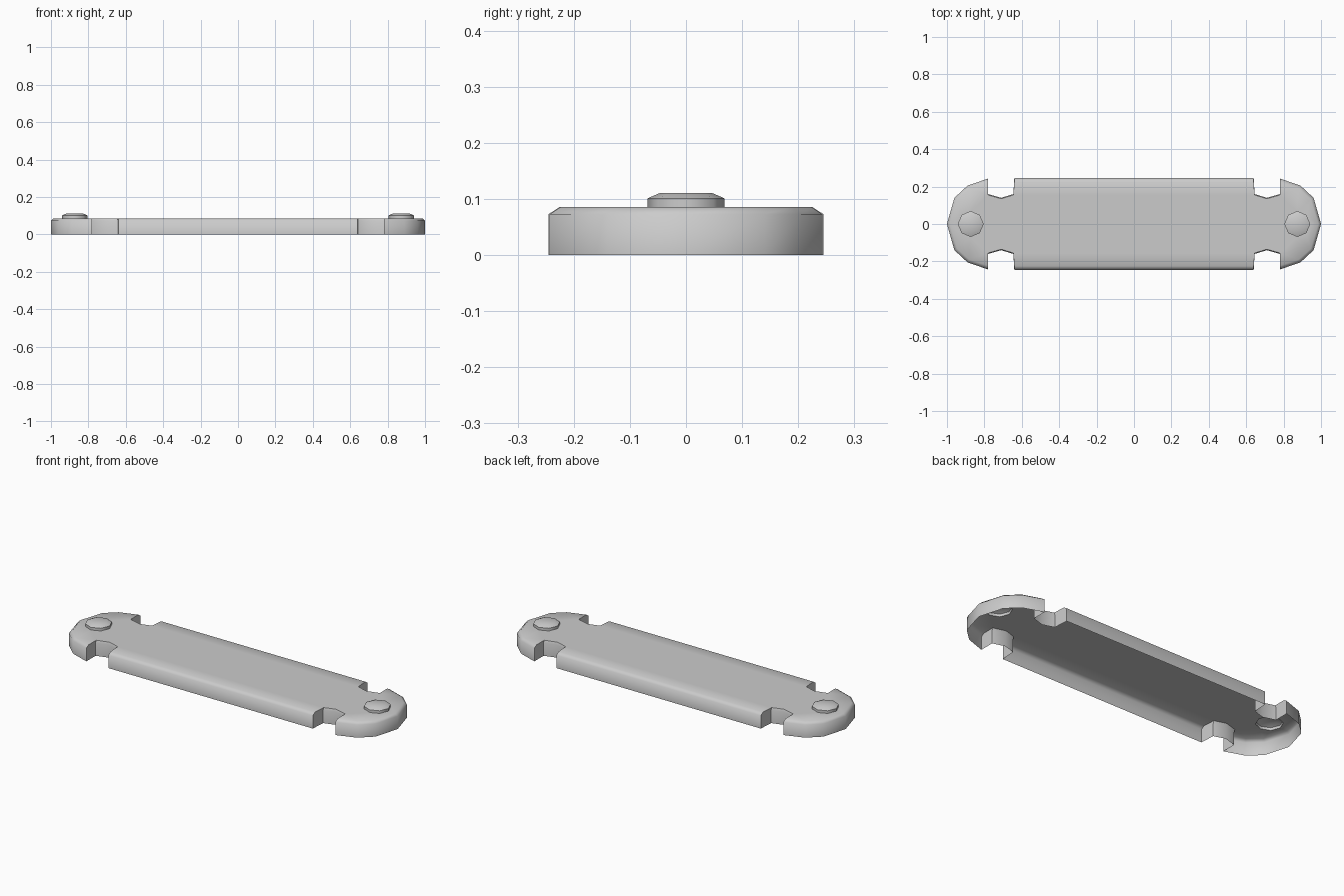
import bpy, bmesh
from math import cos, sin, pi, radians

if "Cube" in bpy.data.objects:
    bpy.data.objects.remove(bpy.data.objects["Cube"])

# Quarter outline: lower wall (x, y) and bevelled top edge (x, y)
WALL_Z, TOP_Z = 0.073, 0.086
QUARTER = [
    ((1.00, 0.00), (0.985, 0.00)),
    ((0.96, 0.14), (0.945, 0.132)),
    ((0.89, 0.205), (0.88, 0.19)),
    ((0.78, 0.243), (0.78, 0.223)),
    ((0.78, 0.16), (0.78, 0.155)),
    ((0.71, 0.14), (0.71, 0.135)),
    ((0.645, 0.16), (0.645, 0.155)),
    ((0.64, 0.245), (0.64, 0.225)),
]


def full_outline(index):
    """Mirror the quarter outline into a counter-clockwise loop."""
    q = [pair[index] for pair in QUARTER]
    half = q + [(-x, y) for x, y in reversed(q)]
    return half + [(-x, -y) for x, y in half[1:-1]]


def ring(bm, pts, z):
    return [bm.verts.new((x, y, z)) for x, y in pts]


def bridge(bm, low, high):
    n = len(low)
    for i in range(n):
        j = (i + 1) % n
        bm.faces.new((low[i], low[j], high[j], high[i]))


def loop_edges(bm, verts):
    n = len(verts)
    return [bm.edges.get((verts[i], verts[(i + 1) % n]))
            or bm.edges.new((verts[i], verts[(i + 1) % n])) for i in range(n)]


def octagon(cx, r):
    return [(cx + r * cos(i * pi / 4), r * sin(i * pi / 4)) for i in range(8)]


bm = bmesh.new()

# Outer wall and bevel, open underneath
floor = ring(bm, full_outline(0), 0)
wall = ring(bm, full_outline(0), WALL_Z)
top = ring(bm, full_outline(1), TOP_Z)
bridge(bm, floor, wall)
bridge(bm, wall, top)
edges = loop_edges(bm, top)

# Hollow rivets at both ends
for cx in (-0.873, 0.873):
    base = ring(bm, octagon(cx, 0.069), TOP_Z)
    rim = ring(bm, octagon(cx, 0.069), 0.101)
    cap = ring(bm, octagon(cx, 0.046), 0.111)
    bridge(bm, base, rim)
    bridge(bm, rim, cap)
    bm.faces.new(cap)
    edges += loop_edges(bm, base)

# Top skin around the rivets
skin = bmesh.ops.triangle_fill(bm, edges=edges, use_beauty=True)
for f in skin["geom"]:
    if isinstance(f, bmesh.types.BMFace):
        f.normal_update()
        if f.normal.z < 0:
            f.normal_flip()

mesh = bpy.data.meshes.new("riveted_plate")
bm.to_mesh(mesh)
bm.free()
plate = bpy.data.objects.new("riveted_plate", mesh)
bpy.context.collection.objects.link(plate)
bpy.context.view_layer.objects.active = plate
plate.select_set(True)
bpy.ops.object.shade_smooth_by_angle(angle=radians(62))
